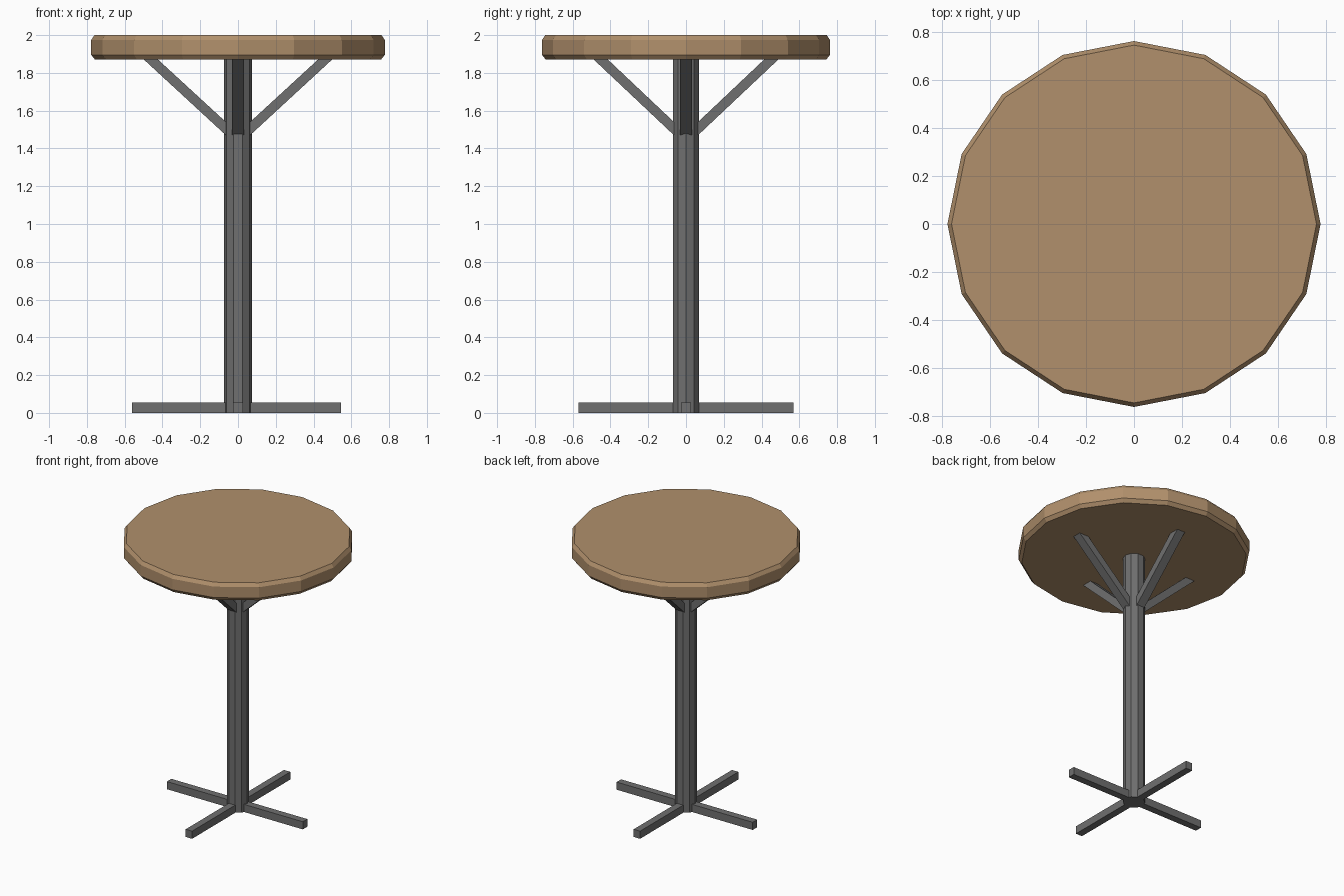
import bpy, math
from mathutils import Matrix

if "Cube" in bpy.data.objects:
    bpy.data.objects.remove(bpy.data.objects["Cube"])


def material(name, rgb):
    m = bpy.data.materials.new(name)
    m.diffuse_color = (*rgb, 1)
    m.use_nodes = True
    m.node_tree.nodes["Principled BSDF"].inputs["Base Color"].default_value = m.diffuse_color
    return m


wood = material("wood", (0.44, 0.28, 0.15))
metal = material("dark_metal", (0.16, 0.16, 0.16))


def add(name, verts, faces, mat):
    me = bpy.data.meshes.new(name)
    me.from_pydata(verts, [], faces)
    me.materials.append(mat)
    ob = bpy.data.objects.new(name, me)
    bpy.context.collection.objects.link(ob)
    return ob


def lathe(name, n, rings, mat):
    """Closed n-sided solid; rings are (x radius, y radius, z), bottom to top."""
    verts = [(rx * math.cos(math.tau * i / n), ry * math.sin(math.tau * i / n), z)
             for rx, ry, z in rings for i in range(n)]
    faces = [(k * n + i, k * n + (i + 1) % n, (k + 1) * n + (i + 1) % n, (k + 1) * n + i)
             for k in range(len(rings) - 1) for i in range(n)]
    last = (len(rings) - 1) * n
    faces += [tuple(reversed(range(n))), tuple(range(last, last + n))]
    return add(name, verts, faces, mat)


def bar(name, profile, half, angle, mat):
    """Four-point (radius, z) profile given thickness and turned about z."""
    rot = Matrix.Rotation(angle, 4, 'Z')
    verts = [(r, y, z) for y in (-half, half) for r, z in profile]
    faces = [(0, 1, 2, 3), (7, 6, 5, 4)]
    faces += [(i, i + 4, (i + 1) % 4 + 4, (i + 1) % 4) for i in range(4)]
    ob = add(name, verts, faces, mat)
    ob.data.transform(rot)
    return ob


# Chamfered round top
lathe("table_top", 16, [(0.757, 0.742, 1.87), (0.777, 0.762, 1.895),
                        (0.777, 0.762, 1.975), (0.76, 0.745, 2.0)], wood)

# Central pole
lathe("pole", 10, [(0.075, 0.0735, 0), (0.075, 0.0735, 1.875)], metal)

# Four feet and four diagonal braces
sides = [("right", 0.545, 0.50), ("back", 0.57, 0.49),
         ("left", 0.56, 0.50), ("front", 0.57, 0.49)]
for i, (side, reach, top) in enumerate(sides):
    a = i * math.pi / 2
    bar(side + "_foot", [(0.03, 0), (reach, 0), (reach, 0.056), (0.03, 0.056)],
        0.026, a, metal)
    bar(side + "_brace", [(0.05, 1.457), (top, 1.872), (top - 0.075, 1.872), (0.05, 1.527)],
        0.032, a, metal)
